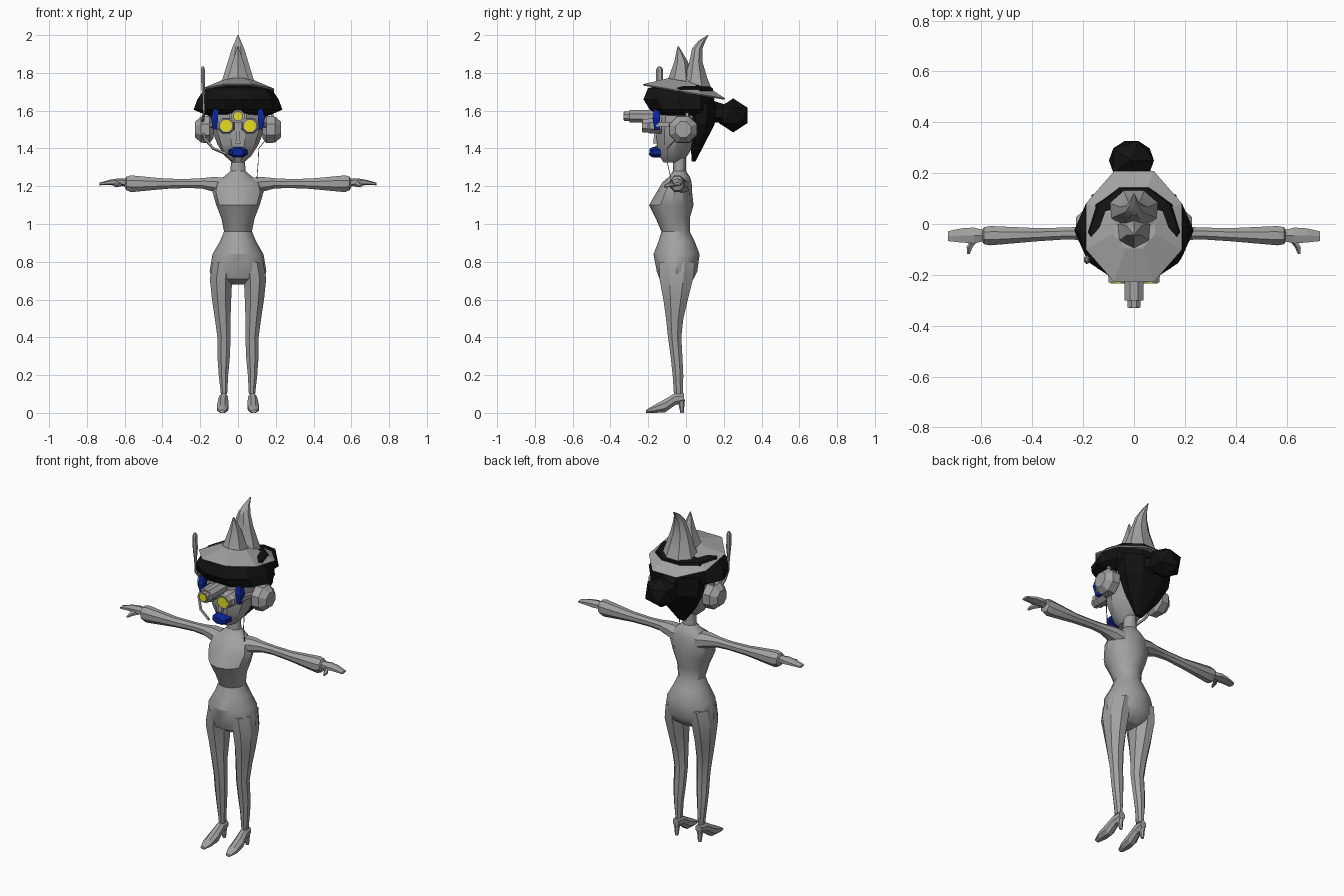
import bpy, bmesh, math
from mathutils import Vector


def material(name, rgb):
    m = bpy.data.materials.new(name)
    m.diffuse_color = (*rgb, 1)
    return m


GREY = material("grey", (0.36, 0.36, 0.36))
BLACK = material("black", (0.006, 0.006, 0.006))
BLUE = material("blue", (0.003, 0.02, 0.32))
YELLOW = material("yellow", (0.8, 0.74, 0.01))


def ring(c, u, v, n=8, turn=0.5):
    """Elliptical ring of n points around c, spanned by half-axes u and v."""
    c, u, v = Vector(c), Vector(u), Vector(v)
    angles = [2 * math.pi * (i + turn) / n for i in range(n)]
    return [c + u * math.cos(a) + v * math.sin(a) for a in angles]


def loft(name, rings, mat, smooth=None):
    """Skin neighbouring rings and cap both ends."""
    bm = bmesh.new()
    rows = [[bm.verts.new(p) for p in r] for r in rings]
    n = len(rows[0])
    for a, b in zip(rows, rows[1:]):
        for i in range(n):
            j = (i + 1) % n
            bm.faces.new((a[i], a[j], b[j], b[i]))
    bm.faces.new(rows[0])
    bm.faces.new(rows[-1])
    bmesh.ops.recalc_face_normals(bm, faces=bm.faces)
    me = bpy.data.meshes.new(name)
    bm.to_mesh(me)
    bm.free()
    me.materials.append(mat)
    ob = bpy.data.objects.new(name, me)
    bpy.context.collection.objects.link(ob)
    if smooth:
        bpy.ops.object.select_all(action='DESELECT')
        ob.select_set(True)
        bpy.context.view_layer.objects.active = ob
        bpy.ops.object.shade_smooth_by_angle(angle=math.radians(smooth))
    return ob


def upright(name, rows, mat, n=8, smooth=None, turn=0.5):
    """Loft up z from rows of (z, front y, back y, x centre, x radius)."""
    return loft(name, [ring((x, (a + b) / 2, z), (r, 0, 0), (0, (b - a) / 2, 0), n, turn)
                       for z, a, b, x, r in rows], mat, smooth)


def along_y(name, rows, mat, n=8):
    """Loft along y from rows of (y, x, z, x radius, z radius)."""
    return loft(name, [ring((x, y, z), (rx, 0, 0), (0, 0, rz), n)
                       for y, x, z, rx, rz in rows], mat)


def along_x(name, rows, mat, n=8, smooth=None):
    """Loft along x from rows of (x, y, z, y radius, z radius)."""
    return loft(name, [ring((x, y, z), (0, ry, 0), (0, 0, rz), n)
                       for x, y, z, ry, rz in rows], mat, smooth)


def tube(name, pts, r, mat, n=5):
    """Round bar following a list of points."""
    pts = [Vector(p) for p in pts]
    rings = []
    for i, p in enumerate(pts):
        d = (pts[min(i + 1, len(pts) - 1)] - pts[max(i - 1, 0)]).normalized()
        u = d.cross(Vector((0, 1, 0)))
        if u.length < 0.1:
            u = d.cross(Vector((1, 0, 0)))
        u.normalize()
        rings.append(ring(p, u * r, d.cross(u) * r, n))
    return loft(name, rings, mat)


# Torso from pelvis to neck
upright("torso", [
    (0.68, -0.09, 0.0, 0, 0.05), (0.71, -0.14, 0.04, 0, 0.14), (0.75, -0.155, 0.06, 0, 0.15),
    (0.84, -0.172, 0.072, 0, 0.135), (0.91, -0.145, 0.045, 0, 0.095), (0.96, -0.13, 0.02, 0, 0.074),
    (1.03, -0.16, 0.02, 0, 0.088), (1.10, -0.195, 0.04, 0, 0.115), (1.17, -0.155, 0.032, 0, 0.135),
    (1.22, -0.125, 0.03, 0, 0.122), (1.25, -0.09, 0.02, 0, 0.075), (1.28, -0.07, 0.0, 0, 0.04),
    (1.36, -0.068, 0.0, 0, 0.035)], GREY, 12, 30, 0)

# Head, nose and lips
upright("head", [
    (1.325, -0.12, -0.03, 0, 0.03), (1.36, -0.145, 0.01, 0, 0.07), (1.42, -0.158, 0.05, 0, 0.108),
    (1.50, -0.165, 0.09, 0, 0.14), (1.60, -0.165, 0.12, 0, 0.145), (1.70, -0.15, 0.12, 0, 0.13)],
    GREY, 10, 30, 0)
upright("nose", [(1.425, -0.18, -0.14, 0, 0.018), (1.50, -0.168, -0.15, 0, 0.01)], GREY, 4)
along_y("lips", [(-0.135, 0, 1.38, 0.055, 0.03), (-0.175, 0, 1.38, 0.05, 0.03),
                 (-0.192, 0, 1.38, 0.032, 0.02)], BLUE)

# Hair: fringe cap, hanging back part and bun
upright("hair_cap", [
    (1.575, -0.15, 0.14, 0, 0.165), (1.605, -0.2, 0.15, 0, 0.235), (1.66, -0.235, 0.16, 0, 0.215),
    (1.72, -0.21, 0.15, 0, 0.175), (1.74, -0.1, 0.1, 0, 0.1)], BLACK, 10, None, 0)
upright("hair_back", [
    (1.33, 0.03, 0.05, 0, 0.025), (1.43, 0.02, 0.105, 0, 0.11), (1.53, 0.0, 0.158, 0, 0.165),
    (1.64, 0.0, 0.165, 0, 0.18)], BLACK)
bpy.ops.mesh.primitive_ico_sphere_add(subdivisions=1, radius=0.09, location=(-0.01, 0.25, 1.575))
bun = bpy.context.object
bun.name = "hair_bun"
bun.scale.x = 1.1
bun.data.materials.append(BLACK)
along_y("bun_root", [(0.12, 0, 1.6, 0.07, 0.06), (0.2, 0, 1.585, 0.05, 0.05)], BLACK, 6)

# Hat: tilted brim, tall bent peak and smaller front peak
brim = [ring((0, y, z), (r, 0, 0), (0, r * 1.15, -r * 0.2))
        for y, z, r in ((-0.01, 1.715, 0.1), (-0.01, 1.695, 0.2), (-0.01, 1.702, 0.205),
                        (0.0, 1.755, 0.09))]
loft("hat_brim", brim, GREY)
upright("hat_peak", [
    (1.72, -0.04, 0.14, 0, 0.105), (1.78, -0.01, 0.115, 0, 0.085), (1.86, 0.015, 0.09, 0, 0.058),
    (1.93, 0.03, 0.09, 0, 0.035), (1.97, 0.065, 0.105, 0, 0.016), (2.0, 0.115, 0.12, 0, 0.003)],
    GREY, 8, 25)
upright("hat_front_peak", [
    (1.73, -0.115, 0.04, 0, 0.085), (1.78, -0.09, 0.03, 0, 0.06), (1.86, -0.062, 0.01, 0, 0.033),
    (1.94, -0.045, -0.038, 0, 0.003)], GREY, 6, 25)

# Headphone band, antenna and microphone boom
band = [(-0.185 * math.cos(math.pi * i / 12), 0.005, 1.54 + 0.23 * math.sin(math.pi * i / 12))
        for i in range(13)]
tube("headphone_band", band, 0.011, GREY, 4)
tube("antenna", [(-0.19, -0.04, 1.53), (-0.185, -0.1, 1.56), (-0.18, -0.138, 1.6),
                 (-0.183, -0.14, 1.7)], 0.008, GREY)
upright("antenna_tip", [(1.68, -0.148, -0.132, -0.183, 0.008), (1.74, -0.158, -0.122, -0.184, 0.012),
                        (1.82, -0.158, -0.122, -0.186, 0.012), (1.835, -0.146, -0.134, -0.186, 0.006)],
        GREY, 6)
tube("microphone_boom", [(-0.19, -0.05, 1.5), (-0.175, -0.12, 1.45), (-0.13, -0.165, 1.40),
                         (-0.06, -0.19, 1.37)], 0.008, GREY)

# Goggles: central scope
along_y("scope", [(-0.15, 0, 1.57, 0.04, 0.035), (-0.3, 0, 1.57, 0.04, 0.035)], GREY)
along_y("scope_tip", [(-0.29, 0, 1.57, 0.028, 0.028), (-0.328, 0, 1.57, 0.028, 0.028)], GREY)
along_y("scope_lens", [(-0.325, 0, 1.57, 0.021, 0.021), (-0.331, 0, 1.57, 0.021, 0.021)], YELLOW, 12)

for s, side in ((1, "left"), (-1, "right")):
    # Eyepiece, lens, temple arm and blue temple plate
    x = 0.063 * s
    along_y("eyepiece_" + side, [(-0.13, x, 1.52, 0.052, 0.045), (-0.19, x, 1.52, 0.052, 0.045),
                                 (-0.2, x, 1.52, 0.042, 0.04), (-0.23, x, 1.52, 0.04, 0.038)], GREY)
    along_y("lens_" + side, [(-0.228, x, 1.52, 0.031, 0.031), (-0.234, x, 1.52, 0.031, 0.031)],
            YELLOW, 12)
    along_y("temple_arm_" + side, [(-0.16, 0.12 * s, 1.53, 0.02, 0.018),
                                   (-0.02, 0.155 * s, 1.52, 0.015, 0.018)], GREY, 4)
    upright("temple_plate_" + side, [(1.5, -0.175, -0.13, 0.118 * s, 0.016),
                                     (1.56, -0.185, -0.13, 0.125 * s, 0.026),
                                     (1.61, -0.175, -0.13, 0.115 * s, 0.02)], BLUE, 4)

    # Earmuff and thin wire
    along_x("earmuff_" + side, [(0.13 * s, -0.015, 1.5, 0.05, 0.05), (0.15 * s, -0.015, 1.5, 0.08, 0.078),
                                (0.195 * s, -0.015, 1.5, 0.078, 0.075),
                                (0.228 * s, -0.015, 1.5, 0.045, 0.045)], GREY)

    # Arm with flared cuff
    along_x("arm_" + side, [
        (0.07 * s, -0.04, 1.195, 0.06, 0.055), (0.13 * s, -0.037, 1.21, 0.047, 0.042),
        (0.19 * s, -0.037, 1.215, 0.03, 0.03), (0.26 * s, -0.037, 1.215, 0.025, 0.026),
        (0.38 * s, -0.042, 1.213, 0.028, 0.029), (0.565 * s, -0.046, 1.213, 0.041, 0.048),
        (0.59 * s, -0.046, 1.215, 0.036, 0.04), (0.6 * s, -0.046, 1.215, 0.02, 0.02)], GREY, 8, 30)

    # Hand and thumb
    along_x("hand_" + side, [
        (0.585 * s, -0.046, 1.22, 0.024, 0.022), (0.63 * s, -0.045, 1.222, 0.036, 0.02),
        (0.68 * s, -0.045, 1.22, 0.032, 0.014), (0.732 * s, -0.048, 1.212, 0.022, 0.007)], GREY, 6)
    loft("thumb_" + side, [ring(c, (r, 0, 0), (0, 0, r), 5) for c, r in (
        ((0.62 * s, -0.055, 1.215), 0.018), ((0.645 * s, -0.09, 1.207), 0.013),
        ((0.65 * s, -0.117, 1.2), 0.006))], GREY)

    # Leg
    upright("leg_" + side, [
        (0.10, -0.066, -0.014, 0.074 * s, 0.018), (0.20, -0.073, -0.012, 0.077 * s, 0.027),
        (0.29, -0.083, -0.016, 0.076 * s, 0.035), (0.40, -0.098, -0.022, 0.074 * s, 0.038),
        (0.50, -0.11, -0.01, 0.081 * s, 0.045), (0.60, -0.125, 0.015, 0.087 * s, 0.055),
        (0.71, -0.148, 0.045, 0.09 * s, 0.064), (0.80, -0.15, 0.055, 0.078 * s, 0.06)],
        GREY, 8, 30)

    # High-heeled shoe
    along_y("shoe_" + side, [
        (-0.212, 0.083 * s, 0.008, 0.016, 0.008), (-0.17, 0.082 * s, 0.02, 0.031, 0.022),
        (-0.11, 0.08 * s, 0.038, 0.032, 0.038), (-0.06, 0.077 * s, 0.072, 0.026, 0.035),
        (-0.01, 0.075 * s, 0.08, 0.021, 0.026)], GREY)
    upright("heel_" + side, [(0.0, -0.03, -0.012, 0.076 * s, 0.01),
                             (0.07, -0.045, -0.006, 0.076 * s, 0.018)], GREY, 6)

# Thin hanging wire
tube("wire", [(0.15, -0.05, 1.45), (0.11, -0.1, 1.4), (0.107, -0.1, 1.33), (0.1, -0.08, 1.24)],
     0.0025, GREY, 4)
